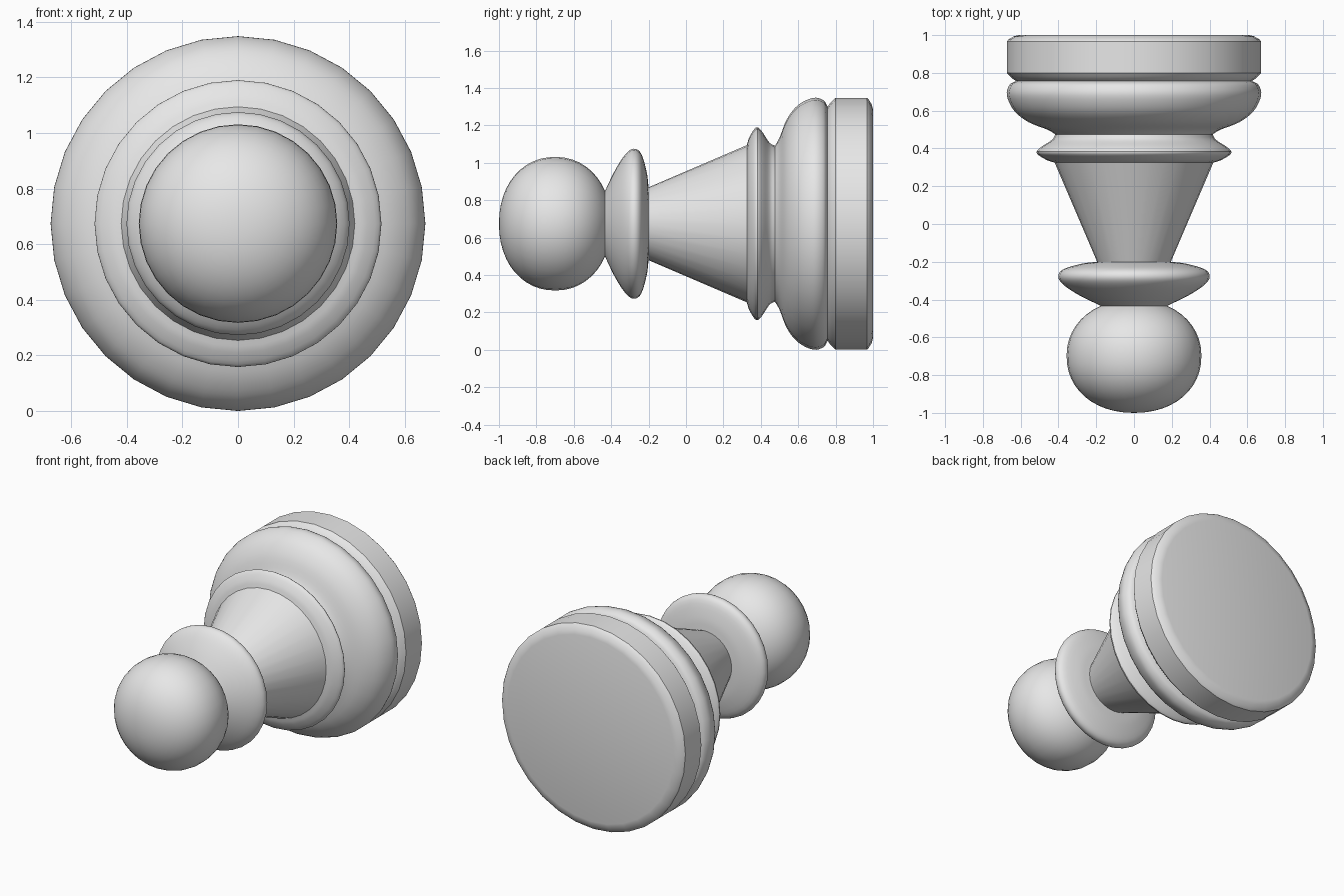
import bpy, bmesh, math
from mathutils import Vector

cube = bpy.data.objects.get("Cube")
if cube:
    bpy.data.objects.remove(cube, do_unlink=True)

SEGMENTS = 32
AXIS_HEIGHT = 0.674

grey = bpy.data.materials.new("plain grey")
grey.use_nodes = True
grey.diffuse_color = (0.8, 0.8, 0.8, 1)
grey.node_tree.nodes["Principled BSDF"].inputs["Base Color"].default_value = (0.8, 0.8, 0.8, 1)


def smooth_profile(points, steps=4):
    """Catmull-Rom curve through (y, radius) points."""
    pts = [Vector(p) for p in points]
    pts = [2 * pts[0] - pts[1]] + pts + [2 * pts[-1] - pts[-2]]
    out = []
    for a, b, c, d in zip(pts, pts[1:], pts[2:], pts[3:]):
        for i in range(steps):
            t = i / steps
            out.append(0.5 * (2 * b + (c - a) * t + (2 * a - 5 * b + 4 * c - d) * t**2
                              + (3 * b - a - 3 * c + d) * t**3))
    return out + [pts[-2]]


def turned(name, profile):
    """Spin a (y, radius) profile about the lengthwise axis."""
    bm = bmesh.new()
    verts = [bm.verts.new((0, y, max(r, 0))) for y, r in profile]
    edges = [bm.edges.new(pair) for pair in zip(verts, verts[1:])]
    bmesh.ops.spin(bm, geom=verts + edges, cent=(0, 0, 0), axis=(0, 1, 0),
                   angle=math.tau, steps=SEGMENTS, use_merge=True)
    bmesh.ops.remove_doubles(bm, verts=bm.verts, dist=0.0005)
    bmesh.ops.recalc_face_normals(bm, faces=bm.faces)
    # Open sleeves: make sure the faces look away from the axis
    if sum(f.normal.dot(Vector((f.calc_center_median().x, 0, f.calc_center_median().z)))
           * f.calc_area() for f in bm.faces) < 0:
        bmesh.ops.reverse_faces(bm, faces=bm.faces)
    mesh = bpy.data.meshes.new(name)
    bm.to_mesh(mesh)
    bm.free()
    mesh.materials.append(grey)
    obj = bpy.data.objects.new(name, mesh)
    obj.location.z = AXIS_HEIGHT
    bpy.context.collection.objects.link(obj)
    bpy.ops.object.select_all(action="DESELECT")
    obj.select_set(True)
    bpy.context.view_layer.objects.active = obj
    bpy.ops.object.shade_smooth_by_angle(angle=math.radians(35))
    return obj


# Slightly squared ball head, cut where it meets the collar
head = []
for i in range(21):
    a = math.radians(152) * i / 20
    c, s = math.cos(a), math.sin(a)
    head.append((-0.7 - 0.3 * math.copysign(abs(c) ** 0.94, c), 0.357 * max(s, 0) ** 0.94))
neck = head[-1]
turned("head", head)

# Saucer-shaped collar
turned("collar", smooth_profile([neck, (-0.38, 0.285), (-0.325, 0.37), (-0.28, 0.401),
                                 (-0.24, 0.375), (-0.21, 0.275), (-0.2, 0.195)]))

# Tapered stem
turned("stem", [(-0.2, 0.195), (0.325, 0.42)])

# Ring and waist above the base
turned("ring", smooth_profile([(0.325, 0.42), (0.34, 0.465), (0.375, 0.515), (0.405, 0.495),
                               (0.445, 0.435), (0.475, 0.417)]))

# Rounded bulge
turned("bulge", smooth_profile([(0.475, 0.417), (0.5, 0.46), (0.54, 0.56), (0.6, 0.635),
                                (0.68, 0.673), (0.735, 0.66), (0.757, 0.625)]))

# Foot with softened rims and a flat underside
foot = smooth_profile([(0.757, 0.625), (0.775, 0.65), (0.8, 0.673)], 3)
foot += [(0.967, 0.673), (0.977, 0.665), (0.985, 0.65), (0.993, 0.638), (1.0, 0.61), (1.0, 0)]
turned("foot", foot)
